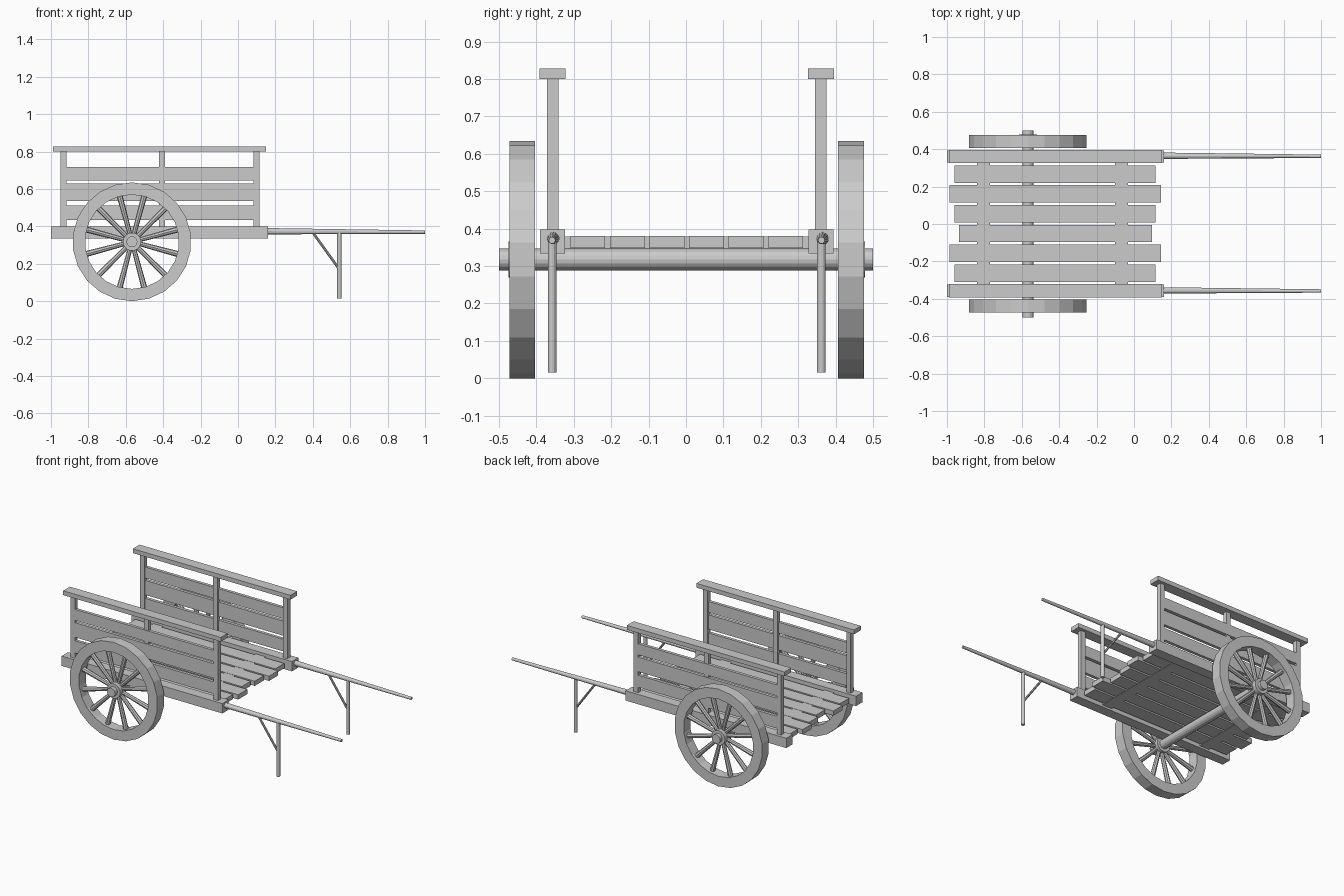
import bpy, bmesh, math
from mathutils import Vector

if "Cube" in bpy.data.objects:
    bpy.data.objects.remove(bpy.data.objects["Cube"])

YC = 0.002          # mirror plane of the cart
WX, WZ = -0.567, 0.3175   # wheel centre


def finish(name, bm):
    bmesh.ops.recalc_face_normals(bm, faces=bm.faces)
    me = bpy.data.meshes.new(name)
    bm.to_mesh(me)
    bm.free()
    ob = bpy.data.objects.new(name, me)
    bpy.context.collection.objects.link(ob)
    return ob


def box(name, x, y, z):
    """Box from (min, max) ranges."""
    bm = bmesh.new()
    bmesh.ops.create_cube(bm, size=1)
    for v in bm.verts:
        for i, r in enumerate((x, y, z)):
            v.co[i] = r[0] if v.co[i] < 0 else r[1]
    return finish(name, bm)


def rod(name, a, b, r1, r2=None, sides=12):
    """Tapered rod from point a to point b."""
    a, b = Vector(a), Vector(b)
    bm = bmesh.new()
    bmesh.ops.create_cone(bm, cap_ends=True, segments=sides, radius1=r1,
                          radius2=r1 if r2 is None else r2, depth=(b - a).length)
    q = (b - a).to_track_quat('Z', 'Y')
    for v in bm.verts:
        v.co = q @ v.co + (a + b) / 2
    return finish(name, bm)


def ring(name, ro, ri, y0, y1, sides=22):
    """Flat-sided wheel rim about the axle."""
    bm = bmesh.new()
    loops = []
    for i in range(sides):
        t = math.pi / 2 + 2 * math.pi * i / sides
        loops.append([bm.verts.new((WX + r * math.cos(t), y, WZ + r * math.sin(t)))
                      for r, y in ((ro, y0), (ro, y1), (ri, y1), (ri, y0))])
    for i in range(sides):
        p, q = loops[i], loops[(i + 1) % sides]
        for k in range(4):
            bm.faces.new((p[k], p[(k + 1) % 4], q[(k + 1) % 4], q[k]))
    return finish(name, bm)


for side, s in (("left", 1), ("right", -1)):
    def yr(a, b):
        return tuple(sorted((YC + s * a, YC + s * b)))

    # Bed rail, top cap and posts
    box(f"{side}_bed_rail", (-1, 0.16), yr(0.326, 0.392), (0.334, 0.398))
    box(f"{side}_top_cap", (-0.988, 0.15), yr(0.324, 0.394), (0.80, 0.828))
    for i, x in enumerate((-0.934, -0.406, 0.099)):
        outer = 0.368 if i == 1 else 0.373
        box(f"{side}_post_{i}", (x - 0.016, x + 0.016), yr(0.343, outer), (0.39, 0.805))

    # Side boards
    for i, z in enumerate(((0.433, 0.512), (0.535, 0.63), (0.645, 0.717))):
        box(f"{side}_side_board_{i}", (-0.93, 0.095), yr(0.352, 0.372), z)

    # Wheel: rim, hub and spokes
    ring(f"{side}_wheel_rim", 0.3175, 0.252, *yr(0.405, 0.474))
    ya, yb = yr(0.41, 0.476)
    rod(f"{side}_wheel_hub", (WX, ya, WZ), (WX, yb, WZ), 0.048, sides=22)
    ym = YC + s * 0.44
    for k in range(12):
        t = math.radians(15 + 30 * k)
        c, n = math.cos(t), math.sin(t)
        rod(f"{side}_spoke_{k}", (WX + 0.03 * c, ym, WZ + 0.03 * n),
            (WX + 0.26 * c, ym, WZ + 0.26 * n), 0.012, 0.016, 8)

    # Handle with prop leg and brace
    y = YC + s * 0.36
    rod(f"{side}_handle", (0.14, y + 0.003, 0.374), (1, y, 0.369), 0.017, 0.009)
    rod(f"{side}_prop_leg", (0.542, y, 0.015), (0.542, y, 0.37), 0.0115)
    rod(f"{side}_leg_brace", (0.40, y, 0.367), (0.542, y, 0.17), 0.007, sides=8)

# Axle
rod("axle", (WX, -0.5, WZ), (WX, 0.5, WZ), 0.029, sides=16)

# Floor slats of uneven length
slats = ((-0.96, 0.115), (-0.987, 0.144), (-0.936, 0.095),
         (-0.96, 0.115), (-0.987, 0.144), (-0.96, 0.115))
for i, x in enumerate(slats):
    y = YC - 0.2645 + 0.1058 * i
    box(f"floor_slat_{i}", x, (y - 0.0465, y + 0.0465), (0.349, 0.38))

# Floor cross battens between the rails
for i, x in enumerate((-0.805, -0.067)):
    box(f"floor_batten_{i}", (x - 0.035, x + 0.035), (YC - 0.33, YC + 0.33), (0.347, 0.3785))
